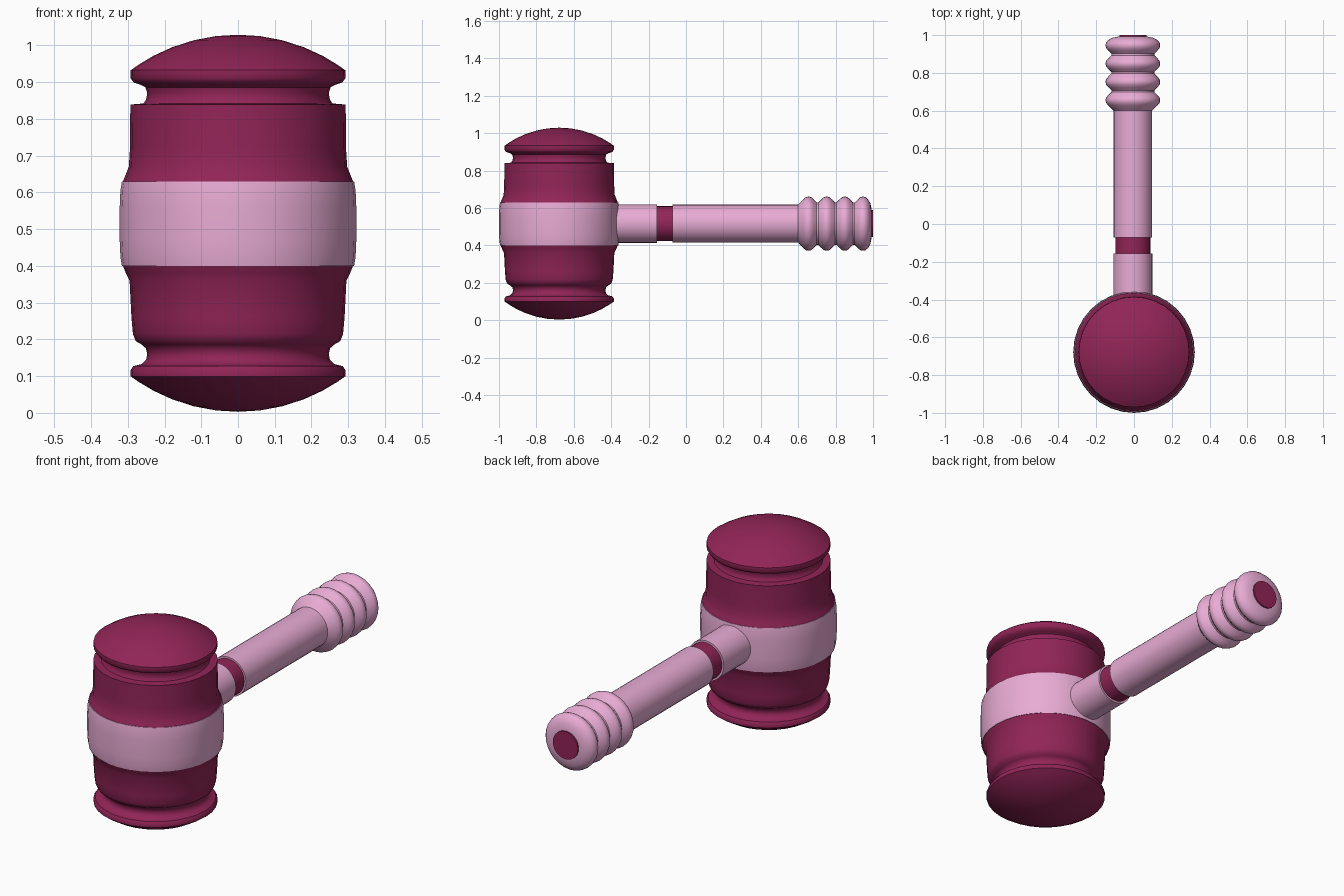
import bpy, math
from mathutils import Matrix, Vector

if "Cube" in bpy.data.objects:
    bpy.data.objects.remove(bpy.data.objects["Cube"])


def material(name, color):
    m = bpy.data.materials.new(name)
    m.diffuse_color = (*color, 1)
    m.use_nodes = True
    m.node_tree.nodes["Principled BSDF"].inputs["Base Color"].default_value = m.diffuse_color
    return m


CRIMSON = material("crimson", (0.285, 0.018, 0.095))
PINK = material("pink", (0.81, 0.41, 0.66))

HEAD = Matrix.Translation((0, -0.678, 0))
HANDLE = Matrix.Translation((-0.006, 0, 0.516)) @ Matrix.Rotation(-math.pi / 2, 4, 'X')


def lathe(name, profile, frame, mat, n):
    """Spin (radius, height) points round the local z axis; radius 0 makes a pole."""
    verts, rings, faces = [], [], []
    for r, h in profile:
        count = n if r > 0 else 1
        rings.append(range(len(verts), len(verts) + count))
        for i in range(count):
            a = 2 * math.pi * i / n
            verts.append(frame @ Vector((r * math.cos(a), r * math.sin(a), h)))
    for a, b in zip(rings, rings[1:]):
        for i in range(n):
            j = (i + 1) % n
            quad = [a[i % len(a)], a[j % len(a)], b[j % len(b)], b[i % len(b)]]
            faces.append(list(dict.fromkeys(quad)))
    mesh = bpy.data.meshes.new(name)
    mesh.from_pydata(verts, [], faces)
    mesh.materials.append(mat)
    ob = bpy.data.objects.new(name, mesh)
    bpy.context.collection.objects.link(ob)
    bpy.ops.object.select_all(action='DESELECT')
    ob.select_set(True)
    bpy.context.view_layer.objects.active = ob
    bpy.ops.object.shade_smooth_by_angle(angle=math.radians(40))
    return ob


# Shallow dome shared by both ends of the head: (radius, drop from the crown)
R = 0.49
dome = [(r, R - math.sqrt(R * R - r * r)) for r in (0, 0.06, 0.12, 0.18, 0.23, 0.27, 0.292)]

# Lower head: dome, lip, groove and barrel
lathe("head_lower", [(r, 0.003 + d) for r, d in dome] + [
    (0.293, 0.115), (0.285, 0.127), (0.262, 0.133), (0.25, 0.145), (0.247, 0.16),
    (0.251, 0.176), (0.262, 0.186), (0.278, 0.195), (0.286, 0.215), (0.290, 0.26),
    (0.295, 0.36), (0.305, 0.38), (0.314, 0.402), (0, 0.402)], HEAD, CRIMSON, 32)

# Middle band
lathe("head_band", [(0, 0.40), (0.316, 0.40), (0.320, 0.425), (0.322, 0.47), (0.322, 0.56),
                    (0.320, 0.605), (0.316, 0.63), (0, 0.63)], HEAD, PINK, 32)

# Upper head: barrel, groove, lip and dome
lathe("head_upper", [
    (0, 0.628), (0.314, 0.628), (0.305, 0.65), (0.297, 0.67), (0.294, 0.72), (0.293, 0.839),
    (0.257, 0.842), (0.25, 0.853), (0.247, 0.87), (0.252, 0.886), (0.265, 0.893),
    (0.284, 0.899), (0.293, 0.912)] + [(r, 1.029 - d) for r, d in reversed(dome)],
    HEAD, CRIMSON, 32)

# Handle: collar into the head, inset ring, shaft
lathe("handle_collar", [(0, -0.5), (0.103, -0.5), (0.103, -0.155), (0, -0.155)], HANDLE, PINK, 28)
lathe("handle_ring", [(0, -0.165), (0.093, -0.165), (0.093, -0.06), (0, -0.06)], HANDLE, CRIMSON, 28)

# Shaft running into four rounded grip ridges
grip = [(0, -0.072), (0.102, -0.072), (0.102, 0.6)]
for k in range(4):
    c = 0.655 + 0.097 * k
    grip += [(0.114, c - 0.044), (0.130, c - 0.028), (0.142, c - 0.014), (0.145, c),
             (0.142, c + 0.014), (0.130, c + 0.028)]
    if k < 3:
        grip.append((0.114, c + 0.044))
grip += [(0.108, 0.986), (0.073, 0.993), (0, 0.993)]
lathe("handle_grip", grip, HANDLE, PINK, 28)

# End cap
lathe("handle_end_cap", [(0, 0.98), (0.072, 0.98), (0.072, 1.0), (0, 1.0)], HANDLE, CRIMSON, 28)
